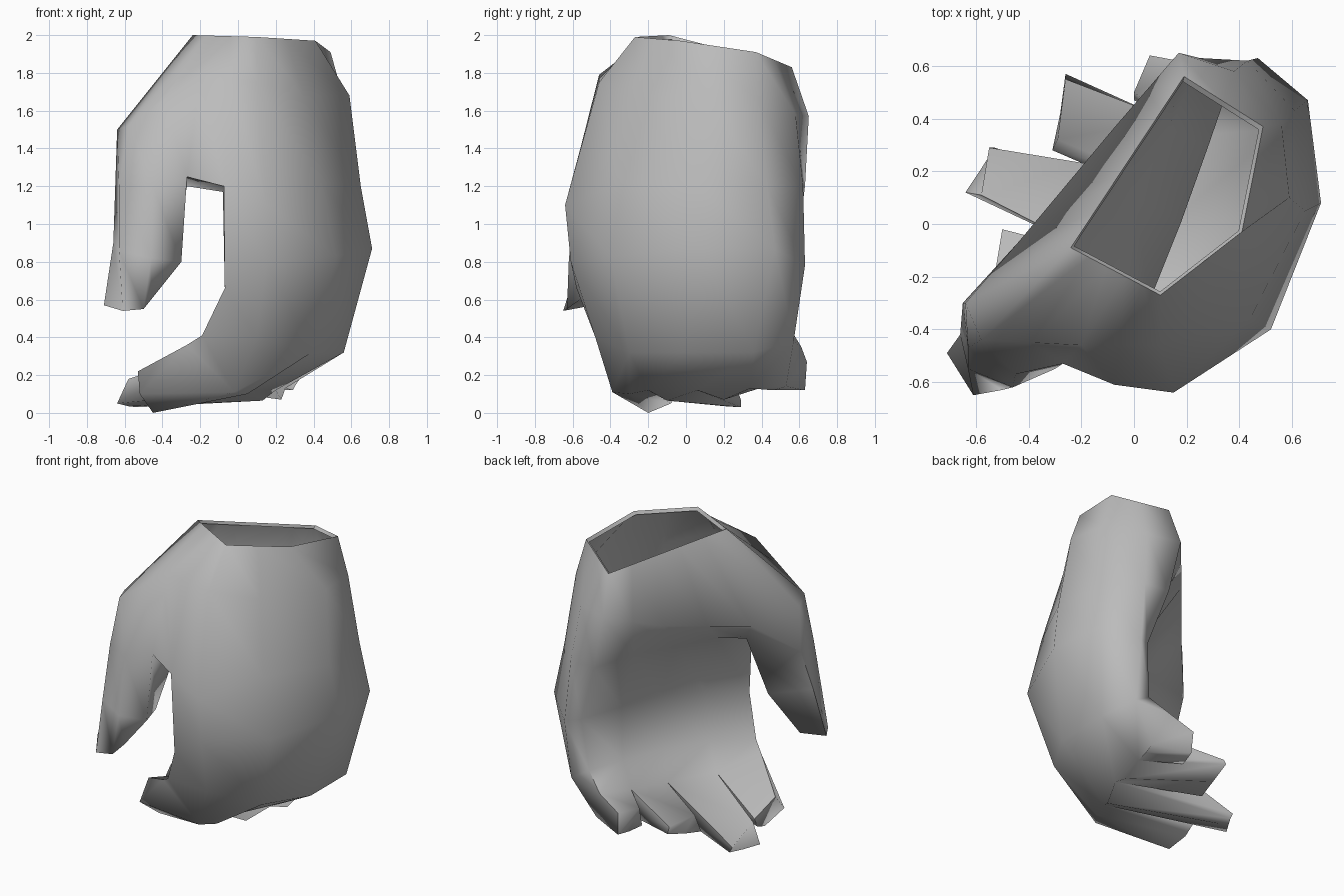
import bpy, bmesh, math
from mathutils import Vector

cube = bpy.data.objects.get("Cube")
if cube:
    bpy.data.objects.remove(cube, do_unlink=True)

grey = bpy.data.materials.new("plain_grey")
grey.use_nodes = True
colour = (0.5, 0.5, 0.5, 1)
grey.diffuse_color = colour
grey.node_tree.nodes["Principled BSDF"].inputs["Base Color"].default_value = colour

bm = bmesh.new()


def ring(*points):
    """Make a vertex loop from (x, y, z) points."""
    return [bm.verts.new(p) for p in points]


def divided_ring(corners, counts):
    """Make a vertex loop by dividing each side of a polygon evenly."""
    points = []
    for i, count in enumerate(counts):
        start = Vector(corners[i])
        end = Vector(corners[(i + 1) % len(corners)])
        points += [start.lerp(end, step / count) for step in range(count)]
    return ring(*points)


def loft(upper, lower):
    """Join two loops of equal length with a band of quads."""
    for i in range(len(upper)):
        j = (i + 1) % len(upper)
        bm.faces.new((upper[i], lower[i], lower[j], upper[j]))


# Wrist opening, with a narrow lip folded inside
wrist = divided_ring(
    [(-0.24, -0.09, 2), (0.1, -0.27, 1.99), (0.41, -0.03, 1.97),
     (0.49, 0.37, 1.91), (0.19, 0.56, 1.83)],
    [5, 2, 1, 2, 5])
middle = sum((v.co for v in wrist), Vector()) / len(wrist)
lip = ring(*[v.co.lerp(middle, 0.04) - Vector((0, 0, 0.02)) for v in wrist])
loft(lip, wrist)

# Shoulder of the hand, where the thumb heel is widest
shoulder = divided_ring(
    [(-0.64, -0.3, 1.5), (-0.58, -0.44, 1.52), (-0.2, -0.46, 1.79),
     (0.1, -0.46, 1.75), (0.35, -0.26, 1.68), (0.59, 0.1, 1.68),
     (0.56, 0.38, 1.66), (0.38, 0.58, 1.58), (0.17, 0.65, 1.57),
     (-0.08, 0.36, 1.47), (-0.44, -0.07, 1.4)],
    [1, 2, 2, 1, 1, 1, 1, 1, 2, 2, 1])
loft(wrist, shoulder)

# Level of the web: thumb loop and palm loop lie side by side
thumb_base = ring((-0.27, -0.26, 1.2), (-0.65, -0.3, 1.2), (-0.63, -0.47, 1.2),
                  (-0.45, -0.57, 1.2), (-0.27, -0.53, 1.25))
# Palm loops run along the back from first to fourth finger, then return inside
palm_top = ring((-0.075, -0.61, 1.2),
                (0.15, -0.64, 1.1), (0.44, -0.36, 1.22), (0.65, 0.05, 1.2),
                (0.61, 0.43, 1.2), (0.43, 0.62, 1.2),
                (0.25, 0.63, 1.2), (0.14, 0.36, 1.22), (0, 0.1, 1.21),
                (-0.08, -0.22, 1.17))
web_level = thumb_base[1:] + palm_top + thumb_base[:1]
loft(shoulder, web_level)
bm.faces.new((thumb_base[4], thumb_base[0], palm_top[9], palm_top[0]))

# Thumb
thumb_joint = ring((-0.35, -0.38, 0.8), (-0.66, -0.42, 0.9), (-0.63, -0.55, 0.86),
                   (-0.46, -0.62, 0.82), (-0.3, -0.55, 0.8))
thumb_tip = ring((-0.54, -0.45, 0.56), (-0.71, -0.49, 0.57), (-0.61, -0.65, 0.54),
                 (-0.5, -0.63, 0.55), (-0.46, -0.56, 0.6))
loft(thumb_base, thumb_joint)
loft(thumb_joint, thumb_tip)
bm.faces.new(thumb_tip)

# Palm, curling in towards the fingers
palm_mid = ring((-0.07, -0.58, 0.66),
                (0.15, -0.61, 0.8), (0.52, -0.4, 0.83), (0.71, 0.08, 0.87),
                (0.66, 0.47, 0.87), (0.47, 0.63, 0.78),
                (0.38, 0.58, 0.8), (0.28, 0.29, 0.8), (0.18, 0.01, 0.8),
                (0.06, -0.29, 0.75))
knuckles = ring((-0.19, -0.48, 0.41),
                (0.1, -0.48, 0.4), (0.39, -0.3, 0.32), (0.56, -0.02, 0.32),
                (0.56, 0.36, 0.32), (0.46, 0.57, 0.38),
                (0.34, 0.55, 0.45), (0.25, 0.32, 0.46), (0.12, 0.05, 0.47),
                (-0.02, -0.23, 0.45))
loft(palm_top, palm_mid)
loft(palm_mid, knuckles)

# Finger roots: the back has a ridge per finger with notches between
root_back = ring((-0.02, -0.39, 0.11), (0.05, -0.3, 0.1), (0.07, -0.2, 0.12),
                 (0.13, -0.1, 0.065), (0.2, 0.06, 0.12), (0.23, 0.2, 0.07),
                 (0.25, 0.34, 0.13), (0.29, 0.46, 0.12), (0.3, 0.53, 0.14))
root_palm = ring((-0.27, -0.42, 0.36), (-0.15, -0.11, 0.32), (0, 0.2, 0.33),
                 (0.13, 0.4, 0.32), (0.22, 0.61, 0.35))
bm.faces.new((knuckles[0], root_palm[0], root_back[0], knuckles[1]))
bm.faces.new((knuckles[5], root_back[8], root_palm[4], knuckles[6]))

# Four fingers
tips = (
    ring((-0.52, -0.31, 0.1), (-0.45, -0.2, 0), (-0.48, -0.08, 0.05),
         (-0.5, -0.02, 0.13), (-0.53, -0.2, 0.22)),
    ring((-0.64, 0.12, 0.05), (-0.58, 0.21, 0.035), (-0.53, 0.29, 0.03),
         (-0.55, 0.29, 0.07), (-0.58, 0.11, 0.18)),
    ring((-0.31, 0.28, 0.11), (-0.28, 0.42, 0.14), (-0.26, 0.57, 0.19),
         (-0.26, 0.55, 0.23), (-0.29, 0.32, 0.23)),
    ring((0, 0.47, 0.14), (0.04, 0.55, 0.12), (0.07, 0.63, 0.12),
         (0.06, 0.64, 0.27), (0, 0.5, 0.27)),
)
for i, tip in enumerate(tips):
    back = root_back[2 * i:2 * i + 3]
    palm = [root_palm[i + 1], root_palm[i]]
    bm.faces.new([knuckles[1 + i]] + back + [knuckles[2 + i]])
    bm.faces.new([knuckles[-i], knuckles[-i - 1]] + palm)
    loft(back + palm, tip)
    bm.faces.new(tip)

# Finish the mesh
bmesh.ops.recalc_face_normals(bm, faces=bm.faces[:])
mesh = bpy.data.meshes.new("curled_hand")
bm.to_mesh(mesh)
bm.free()
mesh.materials.append(grey)
hand = bpy.data.objects.new("curled_hand", mesh)
bpy.context.scene.collection.objects.link(hand)

# Smooth skin with crisp finger ends
bpy.ops.object.select_all(action="DESELECT")
hand.select_set(True)
bpy.context.view_layer.objects.active = hand
bpy.ops.object.shade_smooth_by_angle(angle=math.radians(85))
